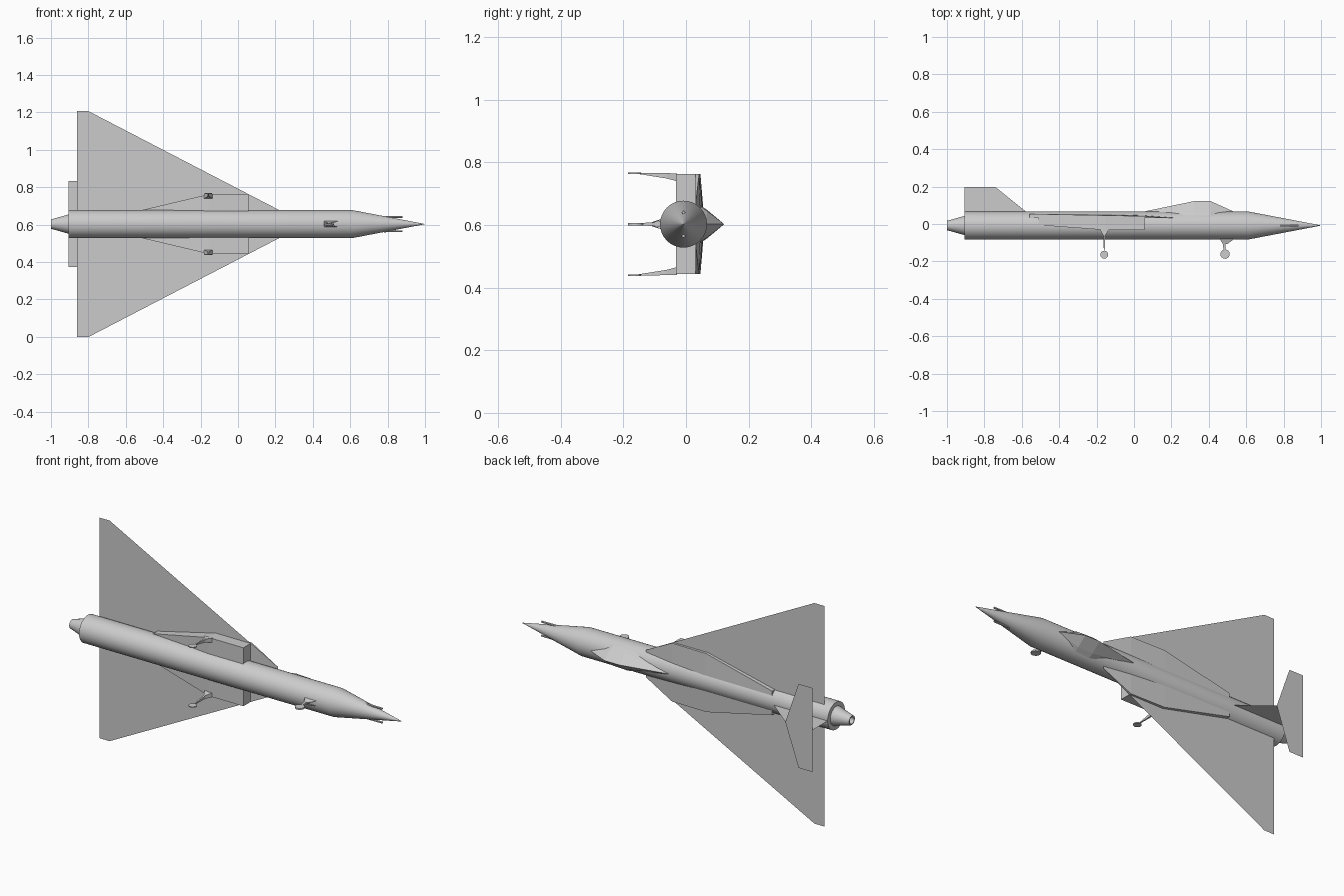
import bpy, bmesh, math
from mathutils import Vector

if "Cube" in bpy.data.objects:
    bpy.data.objects.remove(bpy.data.objects["Cube"])

ZC = 0.603      # height of the body axis
YC = -0.008     # depth of the body axis

grey = bpy.data.materials.new("light_grey")
grey.diffuse_color = (0.6, 0.6, 0.6, 1)
grey.use_nodes = True
grey.node_tree.nodes["Principled BSDF"].inputs["Base Color"].default_value = grey.diffuse_color


def build(name, verts, faces, smooth=False):
    """Mesh object; z values are offsets from the body axis."""
    me = bpy.data.meshes.new(name)
    me.from_pydata([(x, y, z + ZC) for x, y, z in verts], [], faces)
    bm = bmesh.new()
    bm.from_mesh(me)
    bmesh.ops.recalc_face_normals(bm, faces=bm.faces)
    bm.to_mesh(me)
    bm.free()
    me.materials.append(grey)
    ob = bpy.data.objects.new(name, me)
    bpy.context.collection.objects.link(ob)
    if smooth:
        bpy.ops.object.select_all(action='DESELECT')
        ob.select_set(True)
        bpy.context.view_layer.objects.active = ob
        bpy.ops.object.shade_smooth_by_angle(angle=math.radians(25))
    return ob


def loft(name, sections, smooth=False):
    """Skin equal-length closed sections and cap both ends."""
    n = len(sections[0])
    verts = [p for s in sections for p in s]
    faces = [(k * n + i, k * n + (i + 1) % n, (k + 1) * n + (i + 1) % n, (k + 1) * n + i)
             for k in range(len(sections) - 1) for i in range(n)]
    faces += [tuple(range(n)), tuple(range(len(verts) - n, len(verts)))]
    return build(name, verts, faces, smooth)


def tube(name, profile, y=YC, z=0.0, n=32):
    """Round body along x from (x, radius) pairs."""
    return loft(name, [[(x, y + r * math.cos(2 * math.pi * i / n),
                         z + r * math.sin(2 * math.pi * i / n)) for i in range(n)]
                       for x, r in profile], True)


def wheel(name, x, y, z, r, w, n=16):
    """Thin disc with its axle along z."""
    return loft(name, [[(x + r * math.cos(2 * math.pi * i / n),
                         y + r * math.sin(2 * math.pi * i / n), z + h) for i in range(n)]
                       for h in (-w / 2, w / 2)], True)


def post(name, levels):
    """Upright box column from (y, x0, x1, z0, z1) levels."""
    return loft(name, [[(x0, y, z0), (x1, y, z0), (x1, y, z1), (x0, y, z1)]
                       for y, x0, x1, z0, z1 in levels])


# Fuselage with pointed nose, and the tail nozzle with a recessed outlet
tube("fuselage", [(-0.905, 0.075), (0.61, 0.075), (0.997, 0.001)])
tube("nozzle", [(-0.9, 0.053), (-1.0, 0.025), (-1.0, 0.019), (-0.96, 0.016)])

# Delta wing, fin and tailplane are single sheets
W = 0.031
build("delta_wing", [(0.22, W, 0.075), (-0.80, W, 0.604), (-0.86, W, 0.604),
                     (-0.86, W, -0.604), (-0.80, W, -0.604), (0.22, W, -0.075)],
      [range(6)])
build("tail_fin", [(-0.57, 0.06, 0), (-0.74, 0.197, 0), (-0.905, 0.197, 0),
                   (-0.905, 0.06, 0)], [range(4)])
build("tailplane", [(-0.74, 0.197, 0), (-0.82, 0.197, 0.23), (-0.905, 0.197, 0.23),
                    (-0.905, 0.197, -0.23), (-0.82, 0.197, -0.23)], [range(5)])

# Canopy: faceted ridge with low shoulders
canopy = []
for x, top, shoulder, half in [(0.05, 0.066, 0.062, 0.004), (0.32, 0.122, 0.068, 0.045),
                               (0.41, 0.122, 0.068, 0.042), (0.53, 0.068, 0.062, 0.004)]:
    canopy.append([(x, top, 0), (x, shoulder, half), (x, 0.045, half * 1.35),
                   (x, 0.045, -half * 1.35), (x, shoulder, -half)])
loft("canopy", canopy)

for s, side in ((1, "left"), (-1, "right")):
    # Intake box under the wing, tapering to the rear
    loft(side + "_intake", [[(x, W, 0.03 * s), (x, W, z * s), (x, y, z * s), (x, y, 0.03 * s)]
                            for x, z, y in [(0.055, 0.16, -0.032), (-0.155, 0.16, -0.032),
                                            (-0.51, 0.076, -0.006)]])
    # Low fairing above the wing
    loft(side + "_upper_fairing",
         [[(x, W, 0.03 * s), (x, W, z * s), (x, y, z * s), (x, yi, 0.03 * s)]
          for x, z, y, yi in [(0.22, 0.075, 0.032, 0.034), (0.055, 0.16, 0.042, 0.046),
                              (-0.155, 0.16, 0.046, 0.054), (-0.56, 0.066, 0.054, 0.055)]])
    # Nose probe
    tube(side + "_nose_probe", [(0.78, 0.006), (0.88, 0.005)], y=YC, z=0.038 * s, n=10)
    # Main gear leg and wheel
    post(side + "_main_leg", [(-0.028, -0.183, -0.133, 0.137 * s, 0.162 * s),
                              (-0.062, -0.164, -0.154, 0.146 * s, 0.163 * s),
                              (-0.15, -0.161, -0.157, 0.160 * s, 0.164 * s)])
    wheel(side + "_main_wheel", -0.159, -0.164, 0.163 * s, 0.021, 0.005)
    # Nose gear door
    post(side + "_nose_door", [(-0.07, 0.45, 0.55, 0.016 * s, 0.019 * s),
                               (-0.108, 0.482, 0.497, 0.004 * s, 0.007 * s)])

# Nose gear leg and wheel
post("nose_leg", [(-0.07, 0.452, 0.49, -0.012, 0.012), (-0.105, 0.474, 0.49, -0.006, 0.006),
                  (-0.155, 0.482, 0.490, -0.003, 0.003)])
wheel("nose_wheel", 0.487, -0.161, 0, 0.025, 0.008)
